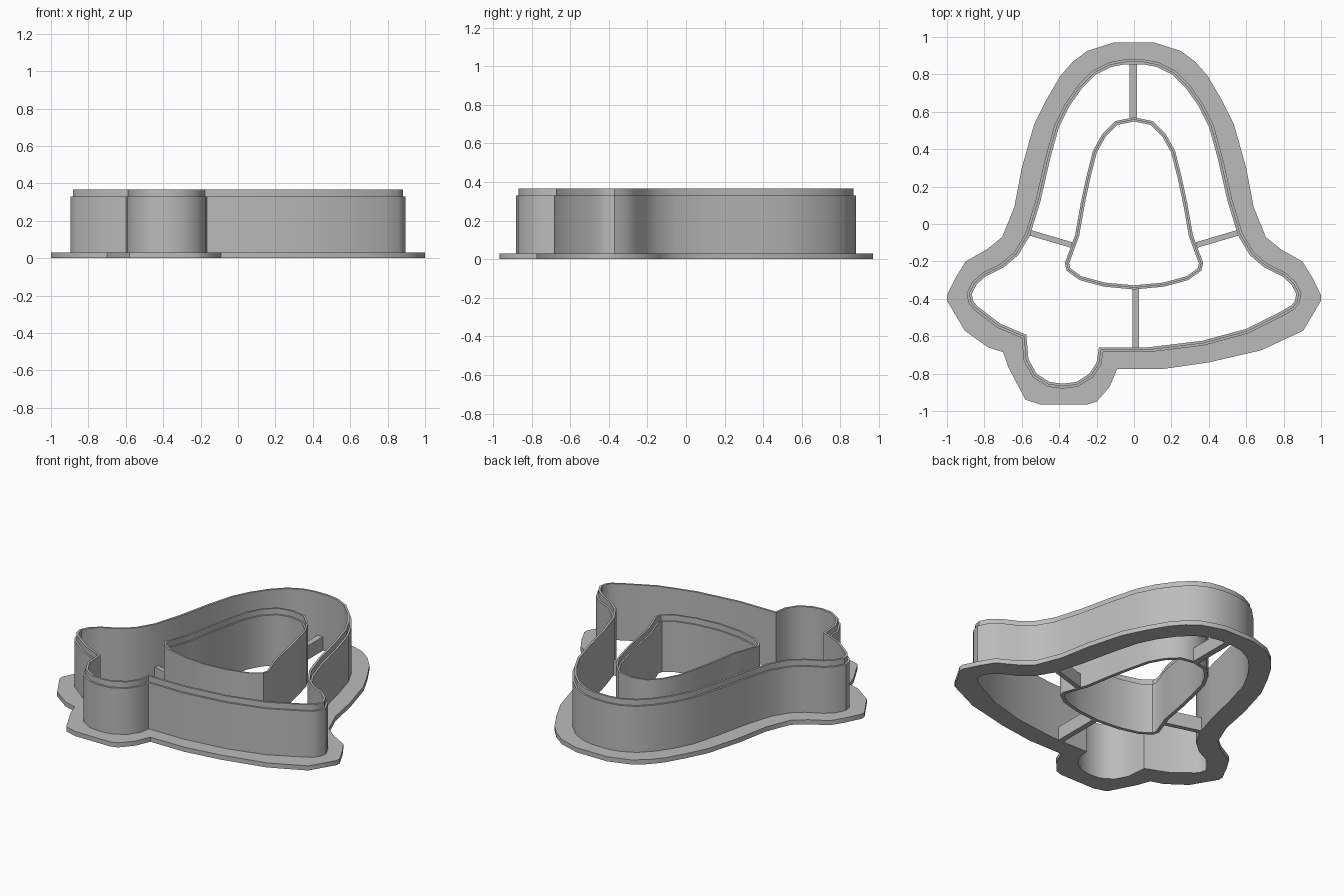
import bpy
import bmesh
from mathutils import Vector

cube = bpy.data.objects.get("Cube")
if cube:
    bpy.data.objects.remove(cube, do_unlink=True)

grey = bpy.data.materials.new("plastic grey")
grey.use_nodes = True
colour = (0.5, 0.5, 0.5, 1)
grey.diffuse_color = colour
grey.node_tree.nodes["Principled BSDF"].inputs["Base Color"].default_value = colour

FLANGE_TOP, STEP, RIM, RIB_TOP = 0.03, 0.33, 0.367, 0.09


def mirrored(half, front=()):
    """Close a clockwise outline from its +x half and an asymmetric front."""
    left = [(-x, y) for x, y in reversed(half) if x > 0]
    return [Vector(p) for p in list(half) + list(front) + left]


def offset(outline, distance):
    """Mitred offset of a clockwise outline; positive is outwards."""
    result = []
    for i, p in enumerate(outline):
        d1 = (p - outline[i - 1]).normalized()
        d2 = (outline[(i + 1) % len(outline)] - p).normalized()
        n1, n2 = Vector((-d1.y, d1.x)), Vector((-d2.y, d2.x))
        result.append(p + (n1 + n2) * distance / (1 + n1.dot(n2)))
    return result


def finish(name, bm):
    bmesh.ops.recalc_face_normals(bm, faces=bm.faces)
    mesh = bpy.data.meshes.new(name)
    bm.to_mesh(mesh)
    bm.free()
    mesh.materials.append(grey)
    obj = bpy.data.objects.new(name, mesh)
    bpy.context.collection.objects.link(obj)
    bpy.ops.object.select_all(action='DESELECT')
    obj.select_set(True)
    bpy.context.view_layer.objects.active = obj
    bpy.ops.object.shade_smooth_by_angle(angle=0.6)
    return obj


def sweep_wall(name, outline, profile):
    """Closed wall: an (offset, height) profile swept round the outline."""
    bm = bmesh.new()
    rings = [[bm.verts.new((p.x, p.y, z)) for p in offset(outline, d)]
             for d, z in profile]
    count = len(outline)
    for k, ring in enumerate(rings):
        below = rings[k - 1]
        for i in range(count):
            j = (i + 1) % count
            bm.faces.new((below[i], below[j], ring[j], ring[i]))
    return finish(name, bm)


def flat_ring(name, outer, inner, height):
    """Plate with a hole, extruded upwards from the ground."""
    bm = bmesh.new()
    for loop in (outer, inner):
        verts = [bm.verts.new((p.x, p.y, 0)) for p in loop]
        for i, v in enumerate(verts):
            bm.edges.new((verts[i - 1], v))
    bmesh.ops.triangle_fill(bm, edges=bm.edges[:], use_beauty=True,
                            normal=(0, 0, 1))
    top = bmesh.ops.extrude_face_region(bm, geom=bm.faces[:], use_keep_orig=True)
    moved = [g for g in top["geom"] if isinstance(g, bmesh.types.BMVert)]
    bmesh.ops.translate(bm, verts=moved, vec=(0, 0, height))
    return finish(name, bm)


def rib(name, start, end, width):
    """Rectangular bar lying on the ground between two plan points."""
    a, b = Vector(start), Vector(end)
    d = (b - a).normalized()
    side = Vector((-d.y, d.x)) * width / 2
    bm = bmesh.new()
    base = bm.faces.new([bm.verts.new((p.x, p.y, 0))
                         for p in (a + side, b + side, b - side, a - side)])
    top = bmesh.ops.extrude_face_region(bm, geom=[base], use_keep_orig=True)
    moved = [g for g in top["geom"] if isinstance(g, bmesh.types.BMVert)]
    bmesh.ops.translate(bm, verts=moved, vec=(0, 0, RIB_TOP))
    return finish(name, bm)


# Outer bell outline with the clapper bump at the front
bell = mirrored(
    [(.05, .88), (.13, .865), (.22, .82), (.3, .74), (.37, .64), (.425, .53),
     (.475, .35), (.525, .13), (.58, -.05), (.64, -.15), (.71, -.21),
     (.81, -.26), (.865, -.31), (.895, -.37), (.885, -.42), (.86, -.455)],
    [(.79, -.495), (.61, -.585), (.37, -.65), (.08, -.685), (-.165, -.685),
     (-.175, -.75), (-.22, -.82), (-.3, -.87), (-.38, -.88), (-.46, -.87),
     (-.54, -.82), (-.59, -.73), (-.6, -.61), (-.73, -.555)])

# Wide grip flange outline
flange = mirrored(
    [(.11, .97), (.25, .925), (.33, .865), (.395, .79), (.465, .67),
     (.535, .53), (.6, .3), (.64, .09), (.705, -.07), (.785, -.135),
     (.9, -.2), (.95, -.28), (1, -.38), (1, -.41), (.905, -.57)],
    [(.68, -.675), (.4, -.74), (.155, -.775), (-.09, -.775), (-.13, -.87),
     (-.2, -.95), (-.25, -.965), (-.5, -.965), (-.58, -.94), (-.67, -.77),
     (-.7, -.685), (-.78, -.66)])

# Small inner bell outline
small_bell = mirrored(
    [(0, .57), (.1, .55), (.17, .48), (.22, .39), (.255, .25), (.285, .11),
     (.315, -.06), (.37, -.21), (.36, -.25), (.29, -.3), (.16, -.335)],
    [(0, -.35)])

# Cutting walls: the outer steps in outside, the inner steps in inside
THICK, LIP = 0.026, 0.012
sweep_wall("outer_wall", bell,
           [(-THICK, 0), (0, 0), (0, STEP), (-LIP, STEP), (-LIP, RIM), (-THICK, RIM)])
sweep_wall("inner_wall", small_bell,
           [(0, 0), (0, RIM), (-LIP, RIM), (-LIP, STEP), (-THICK + .004, STEP),
            (-THICK + .004, 0)])
flat_ring("grip_flange", flange, bell, FLANGE_TOP)

# Ribs joining the two walls
rib("back_rib", (-.005, .56), (-.005, .865), .04)
rib("front_rib", (.01, -.34), (.01, -.67), .035)
for name, s in (("left_rib", 1), ("right_rib", -1)):
    rib(name, (s * .335, -.112), (s * .57, -.043), .03)
